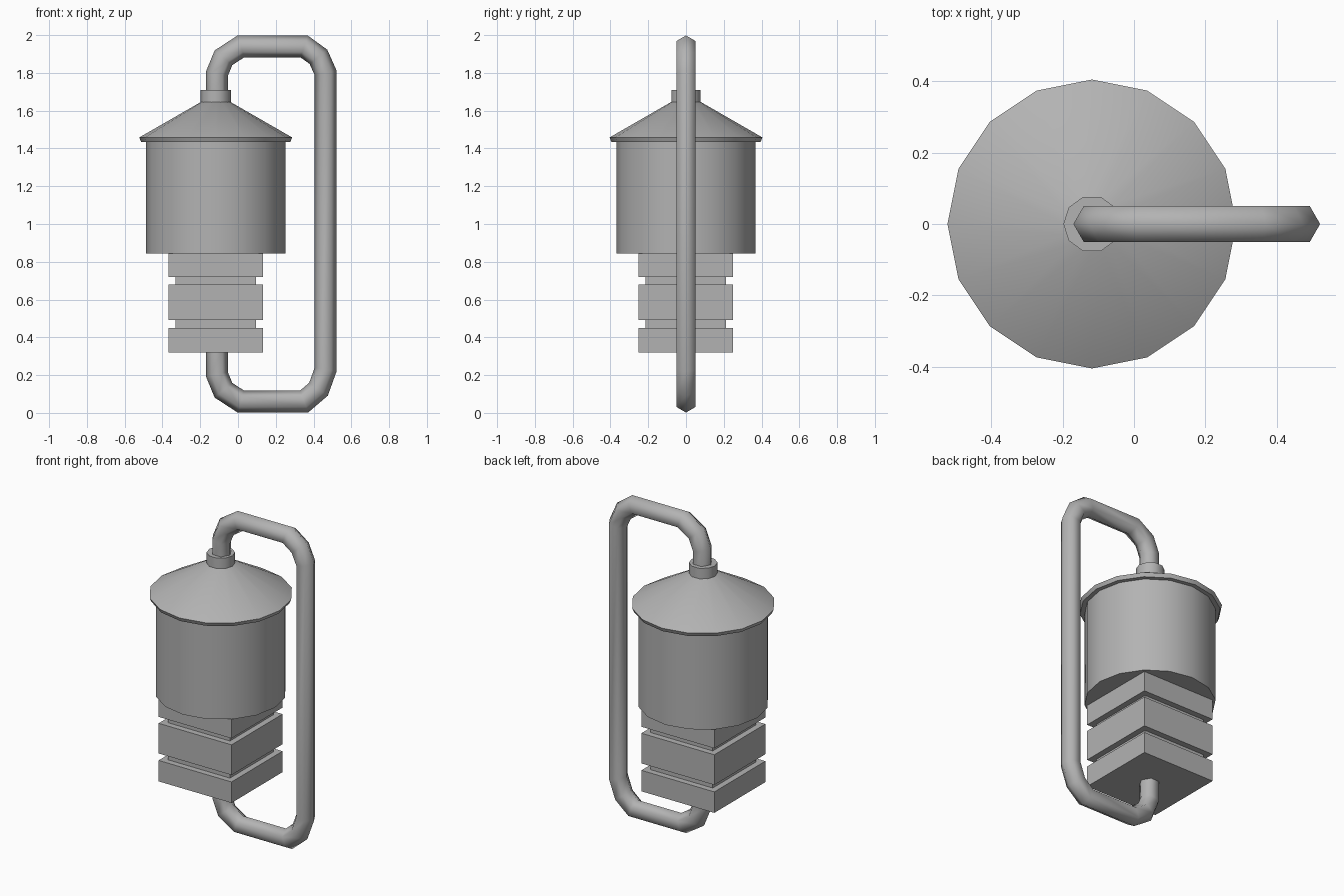
import bpy, math
from mathutils import Vector

if "Cube" in bpy.data.objects:
    bpy.data.objects.remove(bpy.data.objects["Cube"])

CX = -0.118  # shared axis of the body

# Dark grey finish for every part
GREY = bpy.data.materials.new("dark_grey")
GREY.diffuse_color = (0.45, 0.45, 0.45, 1)
GREY.use_nodes = True
GREY.node_tree.nodes["Principled BSDF"].inputs["Base Color"].default_value = GREY.diffuse_color


def make(name, verts, faces, angle):
    me = bpy.data.meshes.new(name)
    me.from_pydata(verts, [], faces)
    me.materials.append(GREY)
    ob = bpy.data.objects.new(name, me)
    bpy.context.collection.objects.link(ob)
    bpy.ops.object.select_all(action='DESELECT')
    ob.select_set(True)
    bpy.context.view_layer.objects.active = ob
    bpy.ops.object.shade_smooth_by_angle(angle=math.radians(angle))
    return ob


def skin(rings, n):
    # side quads between consecutive rings plus both end caps
    faces = [(r * n + i, r * n + (i + 1) % n, (r + 1) * n + (i + 1) % n, (r + 1) * n + i)
             for r in range(rings - 1) for i in range(n)]
    return faces + [tuple(reversed(range(n))), tuple(range((rings - 1) * n, rings * n))]


def lathe(name, profile, n):
    verts = [(CX + r * math.cos(2 * math.pi * i / n), r * math.sin(2 * math.pi * i / n), z)
             for r, z in profile for i in range(n)]
    return make(name, verts, skin(len(profile), n), 40)


def box(name, half, z0, z1):
    bpy.ops.mesh.primitive_cube_add(size=1, location=(CX, -0.002, (z0 + z1) / 2))
    ob = bpy.context.object
    ob.name = name
    ob.scale = (2 * half, 2 * half, z1 - z0)
    ob.data.materials.append(GREY)


def sweep(name, path, radius, n):
    # mitred sweep of a path lying in the xz plane
    pts = [Vector((x, 0, z)) for x, z in path]
    verts = []
    for k, p in enumerate(pts):
        a = (p - pts[k - 1]).normalized() if k else (pts[1] - p).normalized()
        b = (pts[k + 1] - p).normalized() if k < len(pts) - 1 else a
        t = (a + b).normalized()
        side = Vector((-t.z, 0, t.x)) / t.dot(a)
        for i in range(n):
            w = 2 * math.pi * i / n
            verts.append(p + radius * (side * math.cos(w) + Vector((0, -1, 0)) * math.sin(w)))
    return make(name, verts, skin(len(pts), n), 65)


# Stacked square base with two recessed grooves
for i, (half, z0, z1) in enumerate([(0.25, 0.32, 0.45), (0.213, 0.45, 0.493), (0.25, 0.493, 0.68),
                                    (0.213, 0.68, 0.72), (0.25, 0.72, 0.85)]):
    box(f"base_block_{i + 1}", half, z0, z1)

# Drum, conical roof and pipe collar
lathe("drum", [(0.369, 0.845), (0.369, 1.44)], 16)
lathe("roof", [(0.395, 1.435), (0.405, 1.458), (0.08, 1.645)], 16)
lathe("collar", [(0.08, 1.64), (0.08, 1.71)], 10)

# Looping pipe from the collar round to the underside
lower = [(-0.112, 0.34), (-0.112, 0.205), (-0.077, 0.12), (0.015, 0.06),
         (0.35, 0.06), (0.426, 0.125), (0.464, 0.23)]
upper = [(x, 2 - z) for x, z in reversed(lower)]
upper[0], upper[1] = (0.464, 1.80), (0.426, 1.885)
sweep("pipe", lower + upper, 0.058, 6)
